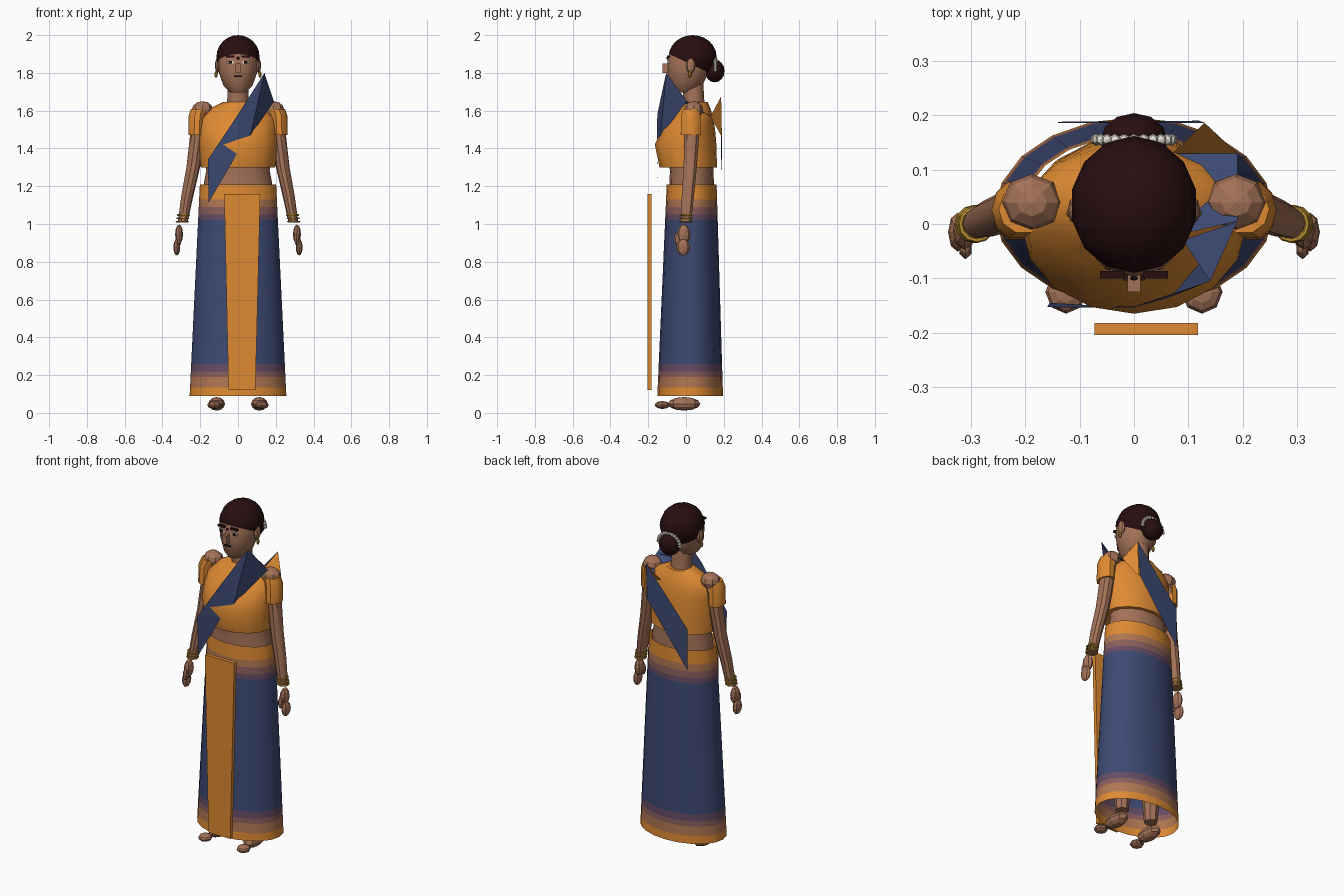
import bpy, bmesh
from math import sin, cos, pi, radians
from mathutils import Vector

if "Cube" in bpy.data.objects:
    bpy.data.objects.remove(bpy.data.objects["Cube"])


def material(name, *rgb):
    col = [(c / 255 / 12.92) if c < 11 else ((c / 255 + .055) / 1.055) ** 2.4 for c in rgb] + [1]
    m = bpy.data.materials.new(name)
    m.use_nodes = True
    m.diffuse_color = col
    m.node_tree.nodes["Principled BSDF"].inputs["Base Color"].default_value = col
    return m


SKIN = material("skin", 164, 114, 88)
HAIR = material("dark hair", 40, 14, 16)
ORANGE = material("orange cloth", 222, 138, 50)
BLUE = material("blue cloth", 60, 73, 114)
TAN = material("tan band", 176, 118, 82)
MAUVE = material("mauve band", 138, 94, 92)
PURPLE = material("purple band", 100, 76, 100)
GOLD = material("gold", 190, 145, 50)
WHITE = material("white flower", 232, 230, 215)
BLACK = material("black", 18, 14, 14)


def finish(name, bm, mats, smooth=True):
    me = bpy.data.meshes.new(name)
    bm.to_mesh(me)
    bm.free()
    for m in mats:
        me.materials.append(m)
    ob = bpy.data.objects.new(name, me)
    bpy.context.scene.collection.objects.link(ob)
    if smooth:
        bpy.ops.object.select_all(action='DESELECT')
        ob.select_set(True)
        bpy.context.view_layer.objects.active = ob
        bpy.ops.object.shade_smooth_by_angle(angle=radians(35))
    return ob


def loft(name, rings, mats, n=12, caps=True, smooth=True):
    """Stack of ellipses (z, x, y, x radius, y radius); one material, or one per band."""
    bm = bmesh.new()
    loops = [[bm.verts.new((x + rx * cos(2 * pi * i / n), y + ry * sin(2 * pi * i / n), z))
              for i in range(n)] for z, x, y, rx, ry in rings]
    for k, (a, b) in enumerate(zip(loops, loops[1:])):
        for i in range(n):
            j = (i + 1) % n
            f = bm.faces.new((a[i], a[j], b[j], b[i]))
            f.material_index = k if len(mats) > 1 else 0
    if caps:
        bm.faces.new(loops[0])
        bm.faces.new(loops[-1])
    bmesh.ops.recalc_face_normals(bm, faces=bm.faces)
    return finish(name, bm, mats, smooth)


def ball(name, loc, size, mat, u=8, v=6, cut=None, smooth=False):
    bm = bmesh.new()
    bmesh.ops.create_uvsphere(bm, u_segments=u, v_segments=v, radius=1)
    for p in bm.verts:
        p.co = Vector(loc) + p.co * Vector(size)
    if cut:
        bmesh.ops.bisect_plane(bm, geom=bm.verts[:] + bm.edges[:] + bm.faces[:],
                               plane_co=cut[0], plane_no=cut[1], clear_inner=True)
    return finish(name, bm, [mat], smooth)


def box(name, loc, size, mat):
    bm = bmesh.new()
    bmesh.ops.create_cube(bm, size=1)
    for p in bm.verts:
        p.co = Vector(loc) + p.co * Vector(size)
    return finish(name, bm, [mat], False)


def sheet(name, points, faces, mat):
    bm = bmesh.new()
    vs = [bm.verts.new(p) for p in points]
    for f in faces:
        bm.faces.new([vs[i] for i in f])
    return finish(name, bm, [mat], False)


def torus(name, loc, r, thick, mat):
    bpy.ops.mesh.primitive_torus_add(location=loc, major_radius=r, minor_radius=thick,
                                     major_segments=12, minor_segments=6)
    ob = bpy.context.object
    ob.name = name
    ob.data.materials.append(mat)


# Skirt with graded borders
bands = [ORANGE, TAN, MAUVE, PURPLE, BLUE, PURPLE, MAUVE, TAN, ORANGE]
heights = [.09, .135, .19, .22, .26, 1.02, 1.05, 1.09, 1.13, 1.21]
rings = []
for z in heights:
    t = (z - .09) / 1.12
    rings.append((z, 0, .022 + .008 * t, .256 - .054 * t, .174 - .042 * t))
loft("skirt", rings, bands, n=20, caps=False)

# Pleated panel hanging in front
panel = box("front_pleat", (0, -.193, .64), (1, .022, 1.04), ORANGE)
for v in panel.data.vertices:
    top = v.co.z > .6
    v.co.x = (.118 if top else .092) if v.co.x > 0 else (-.073 if top else -.05)

# Torso and blouse
loft("waist", [(1.1, 0, .03, .185, .12), (1.22, 0, .03, .18, .118),
               (1.28, 0, .03, .168, .115), (1.4, 0, .02, .17, .12)], [SKIN], n=16)
loft("blouse", [(1.3, 0, .012, .197, .152), (1.42, 0, -.002, .207, .163),
                (1.5, 0, .012, .205, .142), (1.56, 0, .03, .198, .115),
                (1.61, 0, .045, .15, .085), (1.645, 0, .05, .08, .065)], [ORANGE], n=16)
loft("neck", [(1.6, 0, .045, .065, .06), (1.67, 0, .04, .056, .055),
              (1.8, 0, .035, .058, .056)], [SKIN])

# Head, hair and bun
loft("head", [(1.695, 0, -.01, .04, .055), (1.73, 0, 0, .076, .085), (1.8, 0, .01, .101, .108),
              (1.88, 0, .015, .105, .112), (1.95, 0, .02, .08, .085)], [SKIN])
ball("hair", (0, .035, 1.885), (.117, .127, .115), HAIR, 14, 12,
     cut=((0, -.09, 1.90), (0, .42, .9)), smooth=True)
ball("hair_bun", (0, .152, 1.81), (.062, .052, .06), HAIR, 12, 8, smooth=True)
for i in range(13):
    a = pi * i / 12
    ball("bun_flower", (.07 * cos(a), .155, 1.815 + .06 * sin(a)), (.011, .011, .011), WHITE, 6, 4)

# Face
box("nose", (0, -.105, 1.825), (.024, .04, .05), SKIN)
box("mouth", (0, -.099, 1.782), (.04, .009, .008), HAIR)
ball("forehead_dot", (0, -.1, 1.878), (.008, .004, .008), HAIR)

for s, side in ((1, "left"), (-1, "right")):
    box(side + "_brow", (s * .04, -.093, 1.886), (.045, .014, .011), HAIR)
    box(side + "_eye_white", (s * .04, -.09, 1.857), (.034, .009, .014), WHITE)
    box(side + "_pupil", (s * .04, -.094, 1.857), (.018, .006, .014), BLACK)
    ball(side + "_ear", (s * .108, .025, 1.84), (.014, .026, .04), SKIN)
    ball(side + "_earring", (s * .116, .02, 1.792), (.009, .009, .018), GOLD)

    # Arm, sleeve and hand
    ball(side + "_shoulder", (s * .188, .04, 1.605), (.056, .052, .045), SKIN)
    loft(side + "_arm", [(1.6, s * .2, .035, .04, .045), (1.45, s * .217, .03, .039, .04),
                         (1.3, s * .237, .022, .036, .037), (1.15, s * .268, .01, .032, .034),
                         (1.01, s * .293, 0, .026, .028)], [SKIN], n=10)
    loft(side + "_sleeve", [(1.61, s * .203, .027, .046, .045), (1.57, s * .216, .026, .046, .054),
                            (1.47, s * .219, .025, .043, .056)], [ORANGE], n=10)
    for k in range(3):
        torus(side + "_bangle", (s * (.295 - k * .003), 0, 1.012 + k * .018), .03, .005, GOLD)
    ball(side + "_palm", (s * .312, -.012, .945), (.021, .036, .052), SKIN)
    ball(side + "_fingers", (s * .324, -.015, .877), (.018, .036, .044), SKIN)
    ball(side + "_thumb", (s * .31, -.045, .92), (.013, .02, .034), SKIN, 6)

    # Leg and foot
    loft(side + "_leg", [(.1, s * .1, .02, .036, .036), (.3, s * .1, .02, .05, .055),
                         (1.1, s * .09, .03, .08, .08)], [SKIN], n=8)
    ball(side + "_foot", (s * .113, -.01, .048), (.044, .086, .036), SKIN)
    ball(side + "_toes", (s * .125, -.125, .042), (.038, .04, .021), SKIN)

# Drape running from shoulder to opposite hip, front and back
sheet("drape_front",
      [(.14, -.105, 1.8), (.19, .005, 1.65), (.065, -.135, 1.465), (0, -.152, 1.58),
       (0, -.154, 1.38), (-.16, -.153, 1.34), (-.155, -.145, 1.115), (.09, -.03, 1.645)],
      [(0, 1, 2), (0, 2, 3), (3, 2, 4), (3, 4, 5), (5, 4, 6), (0, 7, 1)], BLUE)
sheet("drape_shoulder",
      [(.08, -.02, 1.645), (.19, .005, 1.65), (.19, .13, 1.57), (.07, .13, 1.575)],
      [(0, 1, 2), (0, 2, 3)], BLUE)
sheet("drape_back",
      [(.13, .186, 1.675), (.12, .19, 1.47), (-.14, .188, 1.12), (-.14, .186, 1.36)],
      [(0, 1, 3), (3, 1, 2)], BLUE)
sheet("drape_fold",
      [(.13, .186, 1.675), (.19, .13, 1.57), (.07, .13, 1.57), (.125, .19, 1.46)],
      [(0, 1, 2), (0, 3, 1)], ORANGE)
